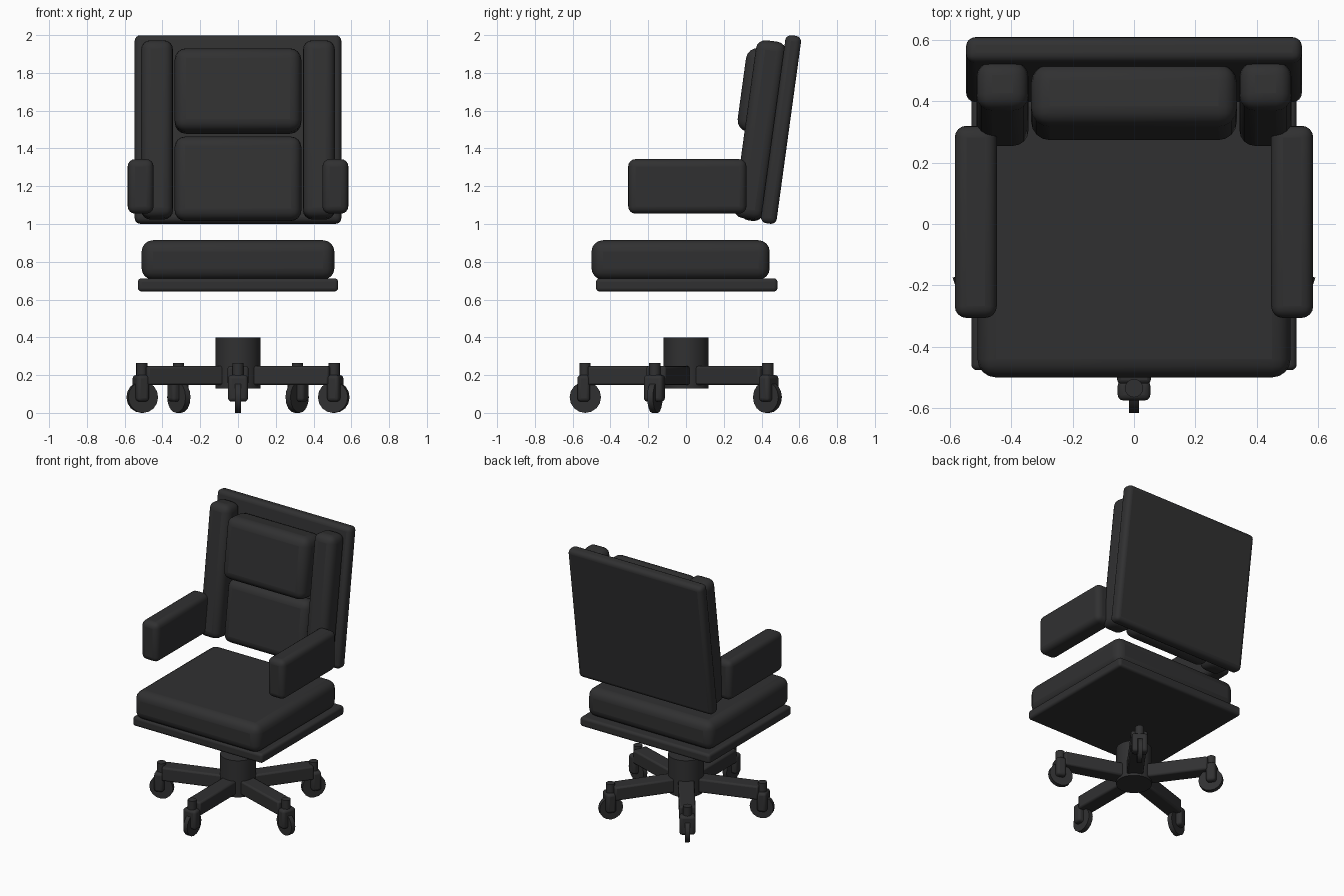
import bpy, math
from mathutils import Matrix, Vector

if "Cube" in bpy.data.objects:
    bpy.data.objects.remove(bpy.data.objects["Cube"])

black = bpy.data.materials.new("soft black")
black.diffuse_color = (0.03, 0.03, 0.031, 1)
black.use_nodes = True
black.node_tree.nodes["Principled BSDF"].inputs["Base Color"].default_value = black.diffuse_color


def finish(ob, name, bevel=0, segments=4):
    ob.name = name
    ob.data.materials.append(black)
    if bevel:
        m = ob.modifiers.new("rounding", 'BEVEL')
        m.width, m.segments, m.limit_method = bevel, segments, 'ANGLE'
    bpy.context.view_layer.objects.active = ob
    ob.select_set(True)
    bpy.ops.object.shade_smooth_by_angle(angle=math.radians(35))
    return ob


def box(name, lo, hi, bevel, frame=None, segments=4):
    """Rounded box between two corners, optionally placed in a local frame."""
    bpy.ops.object.select_all(action='DESELECT')
    bpy.ops.mesh.primitive_cube_add(size=1)
    ob = bpy.context.object
    lo, hi = Vector(lo), Vector(hi)
    ob.data.transform(Matrix.Translation((lo + hi) / 2) @ Matrix.Diagonal((*(hi - lo), 1)))
    if frame:
        ob.matrix_world = frame
    return finish(ob, name, bevel, segments)


def cylinder(name, r, depth, local, frame=None, sides=24, bevel=0):
    bpy.ops.object.select_all(action='DESELECT')
    bpy.ops.mesh.primitive_cylinder_add(vertices=sides, radius=r, depth=depth)
    ob = bpy.context.object
    ob.data.transform(local)
    if frame:
        ob.matrix_world = frame
    return finish(ob, name, bevel, 2)


# Seat
box("seat_base", (-0.53, -0.476, 0.643), (0.53, 0.484, 0.712), 0.018)
box("seat_cushion", (-0.51, -0.5, 0.705), (0.51, 0.443, 0.914), 0.06)

# Leaning back rest, built in a tilted frame
lean = Matrix.Translation((0, 0.503, 1.5)) @ Matrix.Rotation(math.radians(-7.8), 4, 'X')
box("back_panel", (-0.547, -0.042, -0.502), (0.547, 0.042, 0.502), 0.03, lean)
box("upper_back_cushion", (-0.335, -0.235, -0.035), (0.335, -0.03, 0.41), 0.06, lean)
box("lower_back_cushion", (-0.335, -0.16, -0.5), (0.335, -0.03, -0.052), 0.055, lean)

# Bolsters and arms on both sides
for side, s in (("left", -1), ("right", 1)):
    a, b = sorted((s * 0.344, s * 0.513))
    box(side + "_bolster", (a, -0.19, -0.492), (b, -0.03, 0.458), 0.05, lean)
    a, b = sorted((s * 0.447, s * 0.584))
    box(side + "_armrest", (a, -0.306, 1.055), (b, 0.32, 1.343), 0.038)

# Hub
cylinder("hub", 0.12, 0.27, Matrix.Translation((0, 0, 0.265)), sides=32)

# Five legs with casters
for i in range(5):
    f = Matrix.Rotation(math.radians(72 * i), 4, 'Z')
    n = str(i + 1)
    box("leg_" + n, (-0.055, -0.52, 0.147), (0.055, -0.05, 0.248), 0.012, f, 2)
    box("caster_fork_" + n, (-0.053, -0.575, 0.06), (0.053, -0.508, 0.2), 0.018, f, 3)
    cylinder("caster_stem_" + n, 0.03, 0.16, Matrix.Translation((0, -0.535, 0.183)), f, 16)
    cylinder("caster_wheel_" + n, 0.083, 0.032,
             Matrix.Translation((0, -0.533, 0.083)) @ Matrix.Rotation(math.pi / 2, 4, 'Y'), f, 16)
